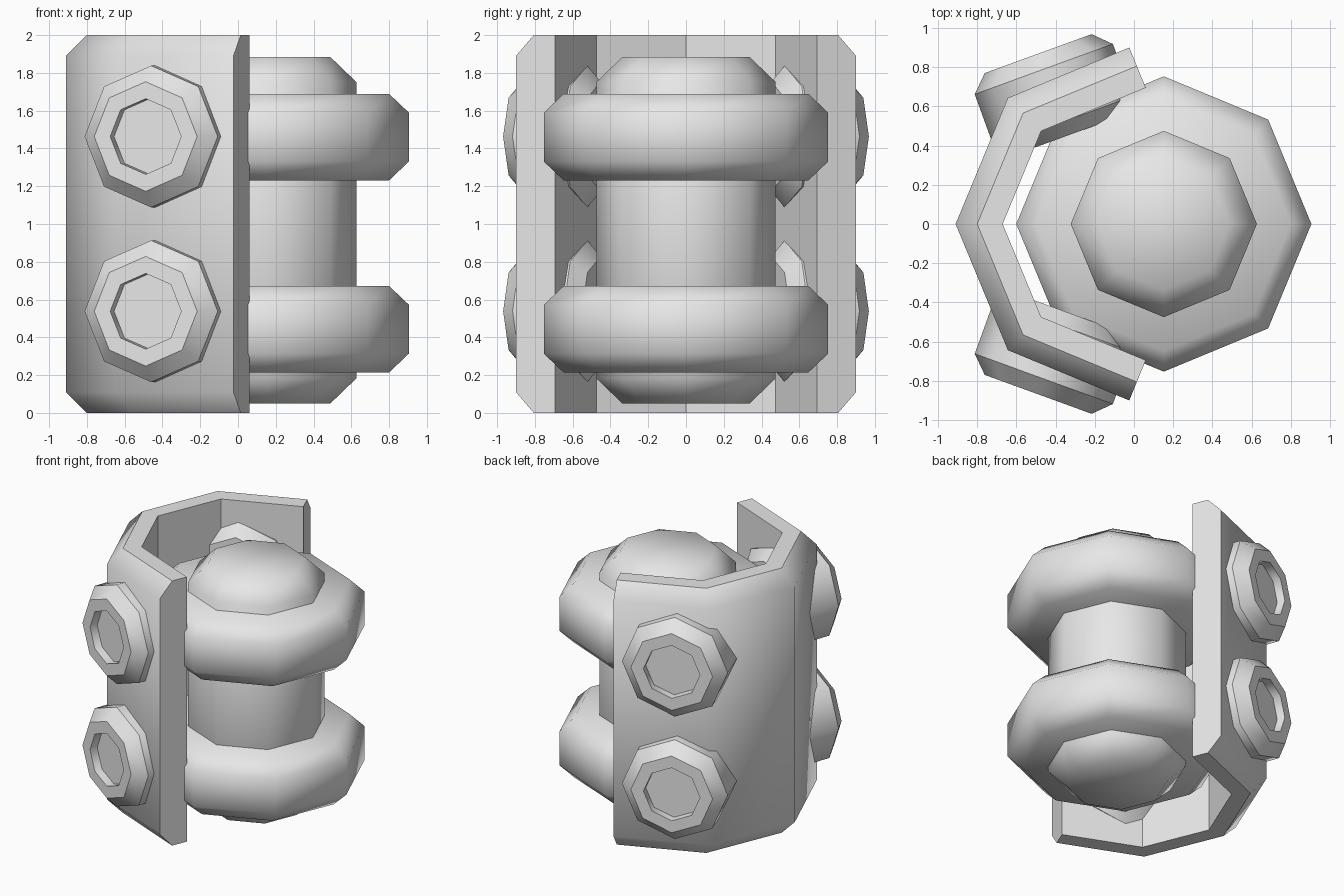
import bpy, bmesh, math
from mathutils import Matrix, Vector

cube = bpy.data.objects.get("Cube")
if cube:
    bpy.data.objects.remove(cube)

SIDES = 8

grey = bpy.data.materials.new("plain_grey")
grey.use_nodes = True
grey.diffuse_color = (0.8, 0.8, 0.8, 1)
grey.node_tree.nodes["Principled BSDF"].inputs["Base Color"].default_value = (0.8, 0.8, 0.8, 1)


def finish(name, bm):
    bmesh.ops.recalc_face_normals(bm, faces=bm.faces)
    mesh = bpy.data.meshes.new(name)
    bm.to_mesh(mesh)
    bm.free()
    mesh.materials.append(grey)
    obj = bpy.data.objects.new(name, mesh)
    bpy.context.collection.objects.link(obj)
    return obj


def lathe(name, profile, matrix, sharp_rims=False):
    """Turn an open (radius, height) profile into a capped octagonal solid."""
    bm = bmesh.new()
    rings = []
    for r, h in profile:
        rings.append([bm.verts.new((r * math.cos(a), r * math.sin(a), h))
                      for a in (math.tau * i / SIDES for i in range(SIDES))])
    for low, high in zip(rings, rings[1:]):
        for i in range(SIDES):
            j = (i + 1) % SIDES
            bm.faces.new((low[i], low[j], high[j], high[i]))
    bm.faces.new(rings[0][::-1])
    bm.faces.new(rings[-1])
    for f in bm.faces:
        f.smooth = True
    if sharp_rims:
        for ring in rings:
            for i in range(SIDES):
                bm.edges.get((ring[i], ring[(i + 1) % SIDES])).smooth = False
    bm.transform(matrix)
    return finish(name, bm)


def bevelled(radius, half, bevel_r, bevel_h):
    """Profile of a drum with chamfered rims."""
    return [(radius - bevel_r, -half), (radius, bevel_h - half),
            (radius, half - bevel_h), (radius - bevel_r, half)]


# Central drum with two thick collars
AXIS_X = 0.152
lathe("core_drum", bevelled(0.475, 0.917, 0.138, 0.133),
      Matrix.Translation((AXIS_X, 0, 0.967)))
for label, z in (("lower", 0.443), ("upper", 1.46)):
    lathe(label + "_collar", bevelled(0.753, 0.229, 0.105, 0.1),
          Matrix.Translation((AXIS_X, 0, z)))

# Wrap-around shield: chamfered section swept around half an octagon
OUTER, RIM, INNER, TOP, CHAMFER = 0.91, 0.80, 0.67, 2.0, 0.11
section = [(OUTER, CHAMFER), (OUTER, TOP - CHAMFER), (RIM, TOP),
           (INNER, TOP), (INNER, 0), (RIM, 0)]


def shield_point(r, station):
    d = r * math.sqrt(0.5)
    if abs(station) == 2:  # square-cut end of the side panel
        x = 0.06 - 0.35 * (r - INNER)
        y = d + (x + d) * math.tan(math.pi / 8)
        return x, math.copysign(y, station)
    a = math.pi - station * math.pi / 4
    return r * math.cos(a), r * math.sin(a)


bm = bmesh.new()
loops = [[bm.verts.new((*shield_point(r, s), z)) for r, z in section]
         for s in range(-2, 3)]
n = len(section)
for a, b in zip(loops, loops[1:]):
    for i in range(n):
        j = (i + 1) % n
        face = bm.faces.new((a[i], a[j], b[j], b[i]))
        face.smooth = i in (0, 1, n - 1)  # only the outside is rounded
bm.faces.new(loops[0])
bm.faces.new(loops[-1][::-1])
finish("shield", bm)

# Recessed octagonal bolts through both side panels
bolt_profile = [(0.29, -0.36), (0.375, -0.285), (0.375, 0),
                (0.29, 0.084), (0.2, 0.084), (0.2, 0.024)]
TILT = math.radians(20)
for side, s in (("right", -1), ("left", 1)):
    out = Vector((-math.sin(TILT), s * math.cos(TILT), 0))
    up = Vector((0, 0, 1))
    turn = Matrix((up, out.cross(up), out)).transposed().to_4x4()
    for label, z in (("lower", 0.538), ("upper", 1.463)):
        place = Matrix.Translation((-0.46, s * 0.79, z)) @ turn
        lathe(f"{side}_{label}_bolt", bolt_profile, place, sharp_rims=True)
